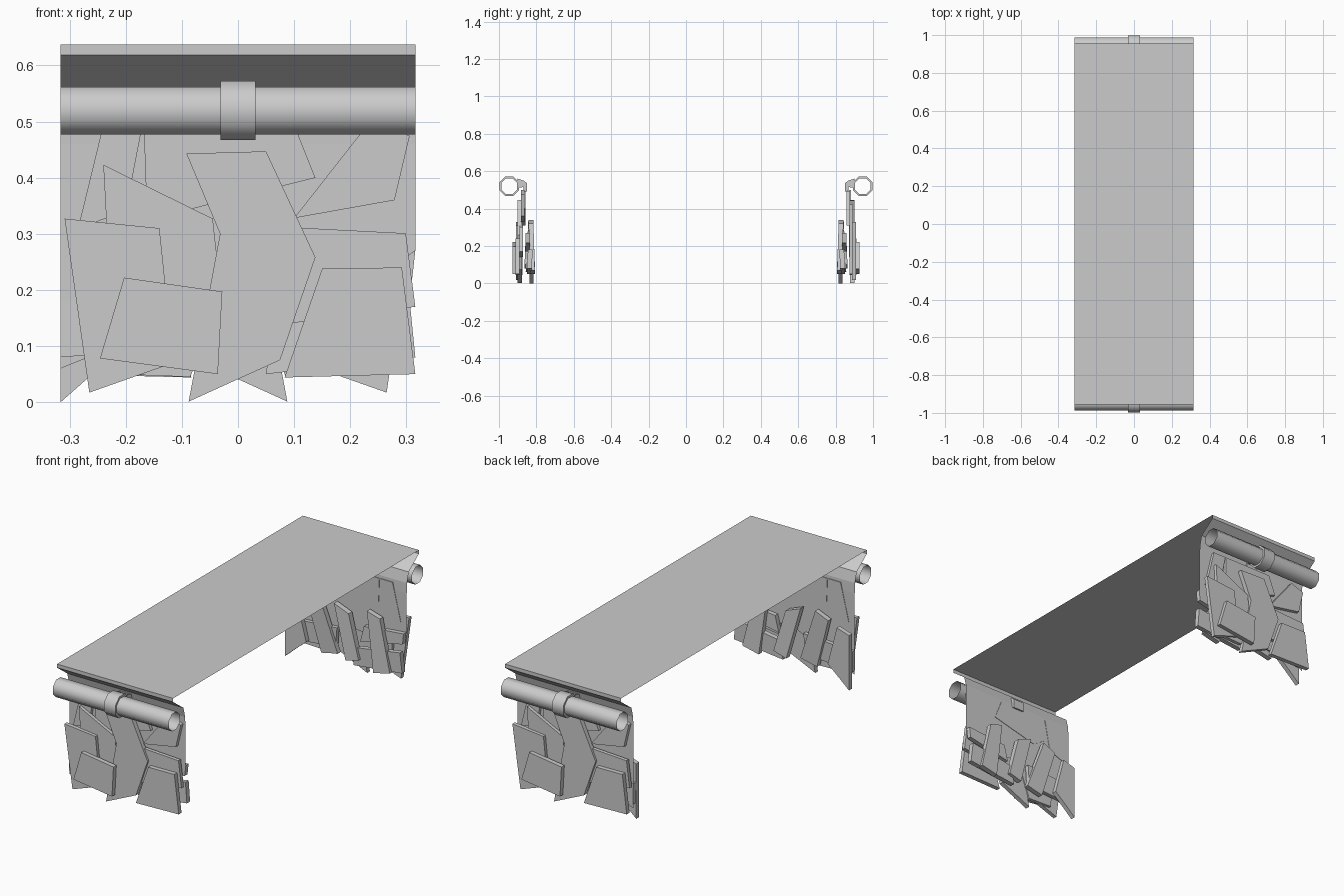
import bpy, bmesh, math
from mathutils import Matrix

if "Cube" in bpy.data.objects:
    bpy.data.objects.remove(bpy.data.objects["Cube"])

W = 0.316
TURN = Matrix.Rotation(math.pi, 4, 'Z')
MIRROR = Matrix.Scale(-1, 4, (0, 1, 0))


def make(name, verts, faces, mat=None, recalc=True, smooth=False):
    bm = bmesh.new()
    vs = [bm.verts.new(v) for v in verts]
    for f in faces:
        bm.faces.new([vs[i] for i in f])
    if mat:
        bm.transform(mat)
    if recalc:
        bmesh.ops.recalc_face_normals(bm, faces=bm.faces)
    elif mat and mat.determinant() < 0:
        bmesh.ops.reverse_faces(bm, faces=bm.faces)
    me = bpy.data.meshes.new(name)
    bm.to_mesh(me)
    bm.free()
    ob = bpy.data.objects.new(name, me)
    bpy.context.collection.objects.link(ob)
    if smooth:
        bpy.context.view_layer.objects.active = ob
        ob.select_set(True)
        bpy.ops.object.shade_smooth_by_angle(angle=math.radians(50))
        ob.select_set(False)
    return ob


def prism(a, b):
    """Vertices and faces of a solid between two matching outlines."""
    n = len(a)
    faces = [tuple(range(n)), tuple(range(2 * n - 1, n - 1, -1))]
    faces += [(i, i + n, (i + 1) % n + n, (i + 1) % n) for i in range(n)]
    return a + b, faces


def plate(name, pts, y0, y1, mat=None, lean=0.0):
    """Upright scrap plate from an x,z outline; lean shifts y with height."""
    a = [(x, y0 + lean * (z - 0.2), z) for x, z in pts]
    b = [(x, y1 + lean * (z - 0.2), z) for x, z in pts]
    make(name, *prism(a, b), mat)


def lathe(name, rings, mat, closed=False, sides=8):
    """Eight-sided tube along x from (x, radius) rings."""
    verts = []
    for x, r in rings:
        for k in range(sides):
            t = 2 * math.pi * (k + 0.5) / sides
            verts.append((x, -0.945 + r * math.cos(t), 0.5195 + r * math.sin(t)))
    n = len(rings)
    faces = []
    for j in range(n if closed else n - 1):
        for k in range(sides):
            m, l = (j + 1) % n, (k + 1) % sides
            faces.append((j * sides + k, j * sides + l, m * sides + l, m * sides + k))
    make(name, verts, faces, mat, smooth=True)


# Thin sheet deck: flat top, short lip and flared neck at each end
half = [(-0.86, 0.46), (-0.862, 0.51), (-0.875, 0.56), (-0.955, 0.619), (-0.955, 0.637)]
prof = half + [(-y, z) for y, z in reversed(half)]
n = len(prof)
verts = [(-W, y, z) for y, z in prof] + [(W, y, z) for y, z in prof]
make("deck_sheet", verts, [(i, i + n, i + n + 1, i + 1)[::-1] for i in range(n - 1)][::1])
deck = bpy.data.objects["deck_sheet"].data
if deck.polygons[len(half) - 1].normal.z < 0:
    deck.flip_normals()

# Outer plates, rotated half a turn for the far end: outline, outer y, inner y
outer = {
    "small_low_plate": ([(-.203, .222), (-.028, .197), (-.036, .05), (-.246, .078)], -.928, -.905),
    "left_plate": ([(-.309, .327), (-.14, .31), (-.115, .07), (-.265, .017)], -.908, -.888),
    "upper_left_plate": ([(-.24, .423), (-.045, .327), (-.03, .19), (-.085, .045), (-.22, .05)], -.892, -.874),
    "centre_plate": ([(-.092, .443), (.05, .447), (.138, .258), (.075, .075), (-.088, .001),
                      (-.06, .15), (-.032, .3)], -.9, -.878),
    "low_right_plate": ([(.15, .238), (.292, .24), (.316, .05), (.083, .044)], -.912, -.89),
    "mid_right_plate": ([(.105, .311), (.299, .301), (.316, .17), (.09, .14)], -.89, -.872),
    "upper_right_plate": ([(.235, .5), (.306, .475), (.279, .36), (.1, .328)], -.882, -.864),
    "upper_middle_plate": ([(-.168, .495), (.1, .495), (.138, .4), (-.1, .34), (-.164, .38)], -.876, -.858),
    "upper_corner_plate": ([(-.24, .495), (-.17, .495), (-.2, .34), (-.285, .31)], -.876, -.858),
}
# Inner plates, mirrored for the far end: outline and lean
inner = {
    "inner_spike_plate": ([(-.316, .27), (-.25, .29), (-.2, .1), (-.265, .045), (-.316, 0)], -.838, -.815, 0),
    "inner_left_plank": ([(-.316, .18), (-.05, .2), (-.06, .1), (-.316, .08)], -.86, -.84, .03),
    "inner_right_plank": ([(.306, .18), (.316, .08), (.05, .05), (.06, .14)], -.845, -.82, .03),
    "inner_side_plate": ([(.316, .27), (.31, .217), (.08, .17), (.1, .25)], -.857, -.835, 0),
    "inner_strut_a": ([(-.05, .33), (.03, .3), (.09, .09), (.02, .07)], -.84, -.812, -.04),
    "inner_strut_b": ([(-.2, .31), (-.13, .34), (-.04, .08), (-.13, .06)], -.85, -.825, .05),
    "inner_strut_c": ([(.13, .34), (.2, .32), (.26, .07), (.17, .05)], -.838, -.812, -.03),
}

for end, turn, mirror in (("front", None, None), ("back", TURN, MIRROR)):
    # Torn end wall continuing the deck sheet
    wall = [(-W, .46), (W, .46), (W, .27), (.22, .2), (.02, .21), (-.12, .14), (-.316, .06)]
    make(end + "_torn_wall", [(x, -.86, z) for x, z in wall], [tuple(range(len(wall)))],
         mirror, recalc=False)
    for name, (pts, y0, y1) in outer.items():
        plate(end + "_" + name, pts, y0, y1, turn)
    for name, (pts, y0, y1, lean) in inner.items():
        plate(end + "_" + name, pts, y0, y1, mirror, lean)
    # Open rail pipe with a collar in the middle
    r = 0.0425 / math.cos(math.pi / 8)
    lathe(end + "_rail_pipe", [(-W, r), (W, r)], turn)
    R = 0.0525 / math.cos(math.pi / 8)
    lathe(end + "_pipe_collar", [(-.031, r), (-.031, R), (.031, R), (.031, r)], turn, closed=True)
    # Bent bracket tying the collar to the wall
    br = [(-.9, .56), (-.865, .548), (-.85, .535), (-.85, .49), (-.866, .49), (-.87, .515), (-.9, .51)]
    make(end + "_bracket", *prism([(-.03, y, z) for y, z in br], [(.03, y, z) for y, z in br]), turn)
